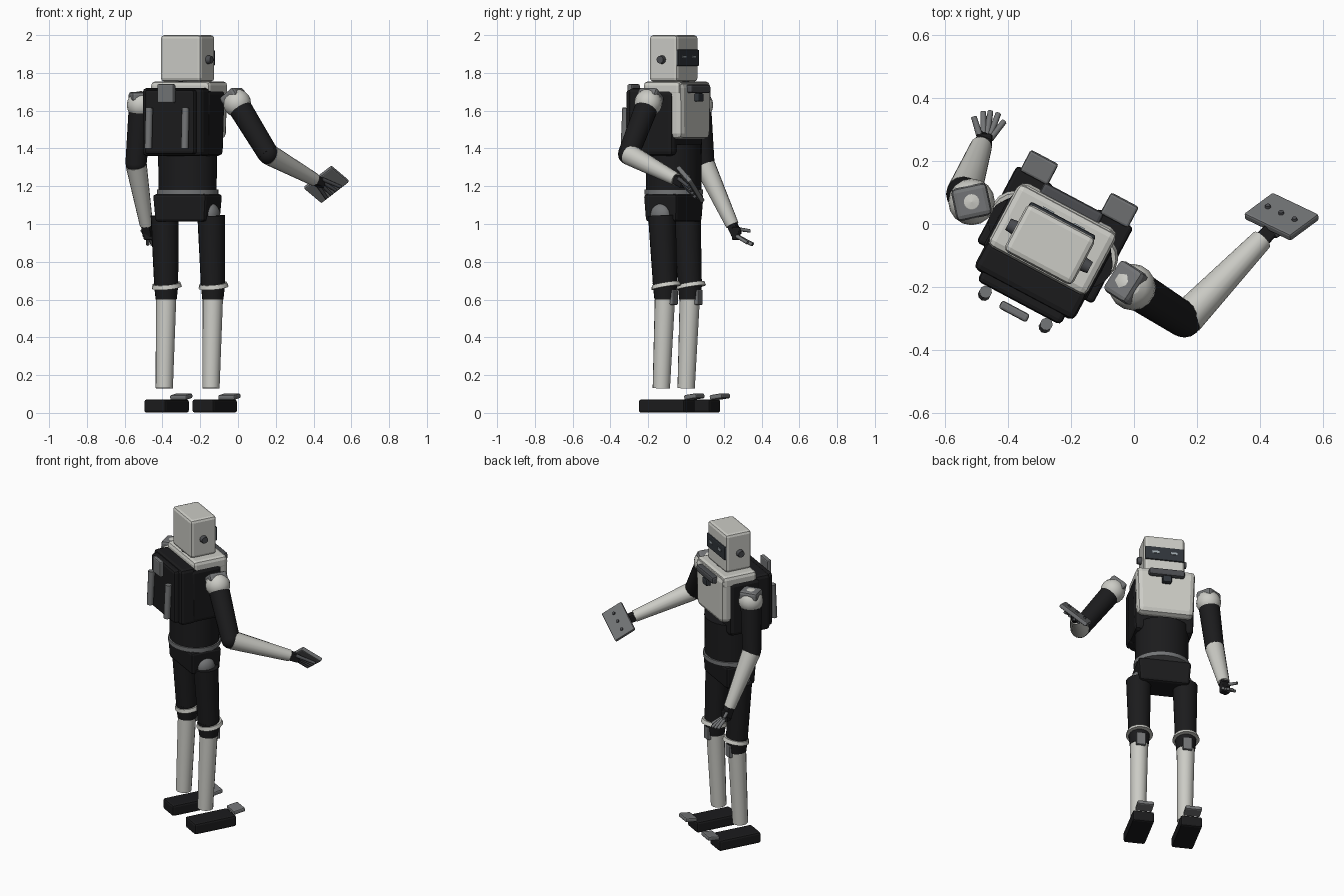
import bpy, bmesh, math
from mathutils import Matrix, Vector

if "Cube" in bpy.data.objects:
    bpy.data.objects.remove(bpy.data.objects["Cube"])


def material(name, rgb):
    m = bpy.data.materials.new(name)
    m.diffuse_color = (*rgb, 1)
    m.use_nodes = True
    m.node_tree.nodes["Principled BSDF"].inputs["Base Color"].default_value = m.diffuse_color
    return m


LIGHT = material("light shell", (0.60, 0.60, 0.56))
BLACK = material("black suit", (0.011, 0.011, 0.012))
GRAY = material("mid gray metal", (0.17, 0.175, 0.18))
DARK = material("dark gray", (0.07, 0.073, 0.08))
VISOR = material("visor glass", (0.03, 0.036, 0.043))
EYE = material("eye glow", (0.35, 0.40, 0.43))

# Body frame: x = sideways, y = the way the figure looks
BODY = Matrix.Translation((-0.267, -0.065, 0)) @ Matrix.Rotation(math.radians(-28), 4, 'Z')


def finish(name, bm, mat, matrix, smooth=False):
    me = bpy.data.meshes.new(name)
    bmesh.ops.recalc_face_normals(bm, faces=bm.faces)
    for f in bm.faces:
        f.smooth = smooth and len(f.verts) == 4
    bm.to_mesh(me)
    bm.free()
    me.materials.append(mat)
    ob = bpy.data.objects.new(name, me)
    ob.matrix_world = matrix
    bpy.context.collection.objects.link(ob)
    return ob


def box(name, loc, size, mat, frame=BODY, bevel=0.0, taper=1.0, rot=None):
    """Bevelled box; taper scales the bottom end."""
    bm = bmesh.new()
    bmesh.ops.create_cube(bm, size=1)
    for v in bm.verts:
        k = taper if v.co.z < 0 else 1
        v.co = Vector((v.co.x * size[0] * k, v.co.y * size[1] * k, v.co.z * size[2]))
    if bevel:
        bmesh.ops.bevel(bm, geom=bm.edges[:], offset=bevel, segments=2, profile=0.5, affect='EDGES')
    return finish(name, bm, mat, frame @ Matrix.Translation(loc) @ (rot or Matrix()))


def rod(name, a, b, r1, r2, mat, frame=Matrix(), segs=16, squash=1.0):
    """Tapered round bar from a to b."""
    a, b = Vector(a), Vector(b)
    bm = bmesh.new()
    bmesh.ops.create_cone(bm, cap_ends=True, segments=segs, radius1=r1, radius2=r2, depth=(b - a).length)
    bmesh.ops.scale(bm, vec=(1, squash, 1), verts=bm.verts)
    q = Matrix() if abs((b - a).normalized().z) > 0.999 else (b - a).to_track_quat('Z', 'Y').to_matrix().to_4x4()
    return finish(name, bm, mat, frame @ Matrix.Translation((a + b) / 2) @ q, True)


def ball(name, loc, r, mat, frame=Matrix(), scale=(1, 1, 1)):
    bm = bmesh.new()
    bmesh.ops.create_uvsphere(bm, u_segments=16, v_segments=10, radius=r)
    bmesh.ops.scale(bm, vec=scale, verts=bm.verts)
    return finish(name, bm, mat, frame @ Matrix.Translation(loc), True)


def align(direction):
    return Vector(direction).to_track_quat('Z', 'Y').to_matrix().to_4x4()


# Head, visor, eyes, ears
box("head", (0, 0, 1.877), (0.245, 0.17, 0.246), LIGHT, bevel=0.018)
box("visor", (0, 0.078, 1.88), (0.235, 0.03, 0.088), VISOR, bevel=0.008)
for s in (-1, 1):
    box("eye", (s * 0.055, 0.094, 1.885), (0.04, 0.006, 0.014), EYE)
    rod("ear", (s * 0.115, -0.005, 1.87), (s * 0.147, -0.005, 1.87), 0.024, 0.02, DARK, BODY, 12)

# Torso
rod("neck", (0, 0, 1.72), (0, 0, 1.77), 0.08, 0.08, BLACK, BODY)
box("shoulder_yoke", (0, 0.018, 1.715), (0.355, 0.225, 0.08), LIGHT, bevel=0.022)
box("torso_core", (0, -0.015, 1.535), (0.37, 0.21, 0.35), BLACK, bevel=0.025, taper=0.95)
box("chest_plate", (0, 0.085, 1.6), (0.355, 0.11, 0.30), LIGHT, bevel=0.03, taper=0.95)
box("collar_bar", (0, 0.145, 1.715), (0.215, 0.045, 0.045), DARK, bevel=0.012)
box("collar_nub", (0, 0.15, 1.67), (0.055, 0.035, 0.045), VISOR, bevel=0.008)
rod("abdomen", (0, 0, 1.16), (0, 0, 1.42), 0.157, 0.16, BLACK, BODY, 24, 0.91)
rod("belt", (0, 0, 1.155), (0, 0, 1.182), 0.166, 0.166, GRAY, BODY, 24, 0.92)
box("pelvis", (0, 0, 1.085), (0.32, 0.2, 0.145), BLACK, bevel=0.015, taper=0.93)

# Backpack with two tubes and a tab
box("backpack", (0, -0.13, 1.54), (0.36, 0.10, 0.36), BLACK, bevel=0.02)
box("backpack_panel", (0, -0.185, 1.54), (0.30, 0.05, 0.34), BLACK, bevel=0.015)
box("backpack_tab", (0, -0.24, 1.69), (0.10, 0.028, 0.10), GRAY, bevel=0.008)
for s in (-1, 1):
    rod("backpack_tube", (s * 0.109, -0.238, 1.4), (s * 0.109, -0.228, 1.615), 0.02, 0.02, GRAY, BODY, 10)

# Legs and feet
for s in (-1, 1):
    x = s * 0.14
    ball("hip_cap", (s * 0.145, 0, 1.05), 0.058, GRAY, BODY, (0.7, 1, 1))
    rod("thigh", (x, 0.022, 0.68), (x, 0.004, 1.045), 0.064, 0.074, BLACK, BODY)
    rod("knee", (x, 0.022, 0.60), (x, 0.022, 0.69), 0.056, 0.066, BLACK, BODY)
    rod("knee_rim", (x, 0.03, 0.664), (x, 0.026, 0.686), 0.08, 0.074, LIGHT, BODY)
    box("knee_plate", (x, 0.072, 0.612), (0.055, 0.03, 0.08), GRAY, bevel=0.006)
    rod("shin", (x, 0.0, 0.13), (x, 0.022, 0.615), 0.046, 0.054, LIGHT, BODY)
    box("foot", (x * 1.03, 0.035, 0.036), (0.13, 0.275, 0.07), BLACK, bevel=0.012)
    box("toe_plate", (x * 1.03, 0.2, 0.086), (0.10, 0.075, 0.026), GRAY, bevel=0.008,
        rot=Matrix.Rotation(math.radians(8), 4, 'X'))

# Arms: shoulder, elbow, wrist in world space
arms = {
    "raised": ((-0.005, -0.2, 1.64), (0.16, -0.305, 1.37), (0.405, -0.05, 1.235)),
    "lowered": ((-0.515, 0.07, 1.63), (-0.54, 0.095, 1.32), (-0.485, 0.245, 0.995)),
}
for side, (sh, el, wr) in arms.items():
    sh, el, wr = map(Vector, (sh, el, wr))
    up, fore = (sh - el).normalized(), (wr - el).normalized()
    frame = Matrix.Translation(sh) @ align(up)
    if side == "lowered":
        frame = Matrix.Translation(sh) @ Matrix.Rotation(math.radians(-28 + 40), 4, 'Z')
    ball(side + "_shoulder_ball", sh, 0.074, LIGHT)
    box(side + "_shoulder_cap", (0, 0, 0.042), (0.115, 0.105, 0.055), GRAY, frame, 0.016)
    rod(side + "_upper_arm", el, sh - up * 0.04, 0.056, 0.062, BLACK)
    ball(side + "_elbow", el, 0.055, BLACK)
    rod(side + "_forearm", el + fore * 0.01, wr, 0.056, 0.035, LIGHT)
    box(side + "_wrist", (0, 0, 0.02), (0.05, 0.05, 0.085), BLACK, Matrix.Translation(wr) @ align(fore), 0.008)

# Raised hand holding a slab with three studs
ab, ad = Vector((0.664, 0.49, -0.56)).normalized(), Vector((-0.714, 0.37, -0.59))
n = ab.cross(ad).normalized()
ad = n.cross(ab)
slab = Matrix((ab, ad, n)).transposed().to_4x4()
slab.translation = (0.468, 0.023, 1.21)
box("held_slab", (0, 0, 0), (0.138, 0.198, 0.026), GRAY, slab, 0.007)
for i in (-1, 0, 1):
    rod("slab_stud", (0, i * 0.057, 0.01), (0, i * 0.057, 0.021), 0.01, 0.008, DARK, slab, 10)
for i in (-1.5, -0.5, 0.5, 1.5):
    rod("holding_finger", (-0.06, i * 0.013, -0.028), (0.055, i * 0.034, -0.02), 0.011, 0.009, DARK, slab, 8)

# Lowered open hand
palm = Vector((-0.475, 0.265, 0.95))
box("lowered_palm", palm, (0.05, 0.045, 0.07), BLACK, Matrix(), 0.008)
for tip in ((-0.478, 0.355, 0.892), (-0.455, 0.357, 0.892), (-0.43, 0.35, 0.89), (-0.412, 0.325, 0.90)):
    tip = Vector(tip)
    rod("open_finger", palm + Vector(((tip.x - palm.x) * 0.3, 0.005, -0.015)), tip, 0.011, 0.009, GRAY, segs=8)
rod("open_thumb", palm + Vector((-0.01, 0, 0.025)), (-0.508, 0.34, 0.963), 0.011, 0.009, GRAY, segs=8)
